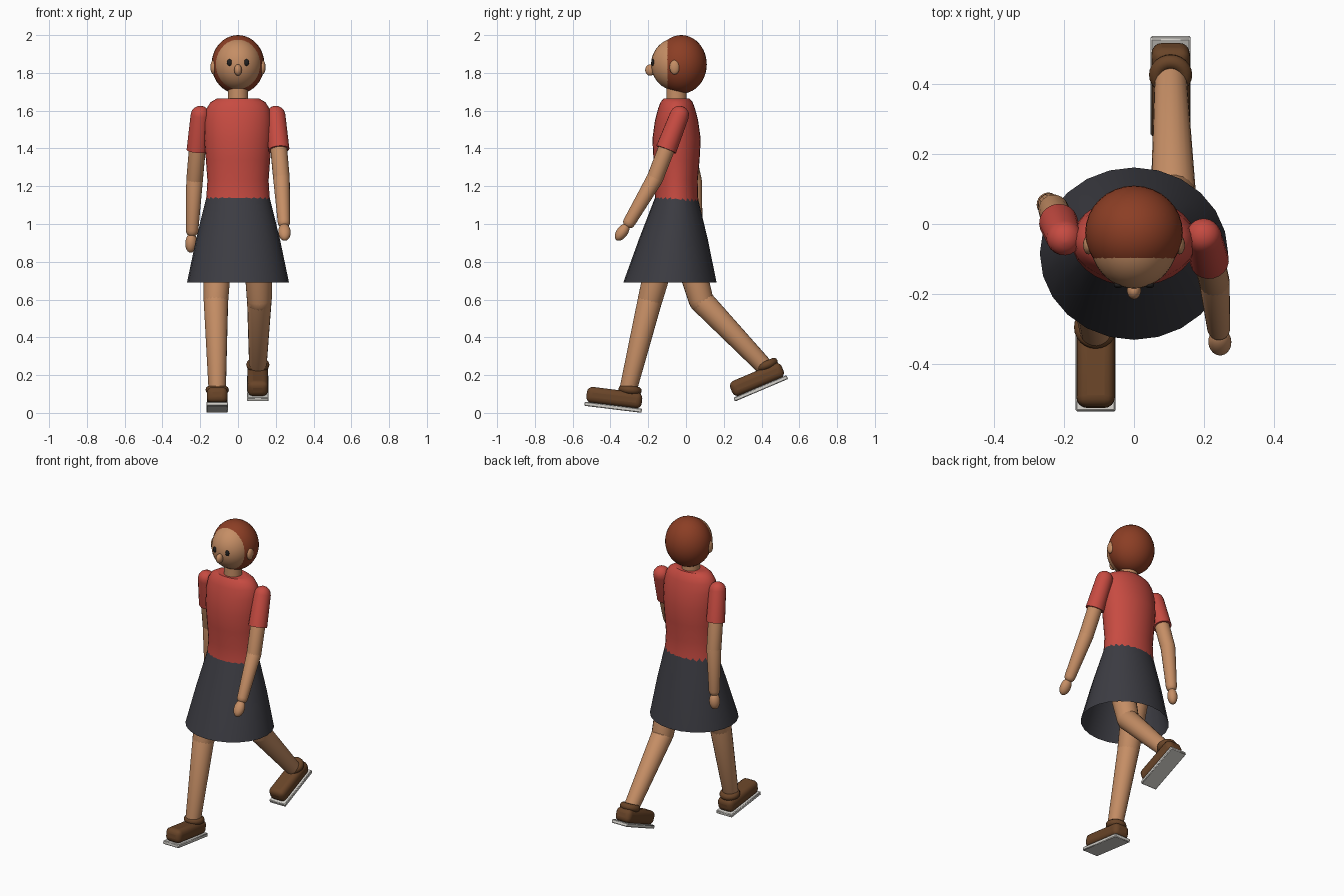
import bpy, bmesh, math
from mathutils import Vector, Matrix

default = bpy.data.objects.get("Cube")
if default:
    bpy.data.objects.remove(default, do_unlink=True)


def material(name, rgb):
    m = bpy.data.materials.new(name)
    m.use_nodes = True
    color = (*rgb, 1)
    m.diffuse_color = color
    m.node_tree.nodes["Principled BSDF"].inputs["Base Color"].default_value = color
    return m


SKIN = material("skin", (0.56, 0.27, 0.13))
RED = material("shirt_red", (0.57, 0.07, 0.053))
CHARCOAL = material("skirt_charcoal", (0.045, 0.045, 0.055))
HAIR = material("hair_auburn", (0.26, 0.048, 0.018))
LEATHER = material("shoe_brown", (0.14, 0.058, 0.021))
SOLE = material("sole_grey", (0.66, 0.64, 0.60))
EYE = material("eye_dark", (0.015, 0.014, 0.014))

parts = []


def finish(name, bm, mat, matrix=Matrix()):
    bmesh.ops.recalc_face_normals(bm, faces=bm.faces)
    mesh = bpy.data.meshes.new(name)
    bm.to_mesh(mesh)
    bm.free()
    obj = bpy.data.objects.new(name, mesh)
    obj.matrix_world = matrix
    mesh.materials.append(mat)
    bpy.context.collection.objects.link(obj)
    parts.append(obj)
    return obj


def loft(name, rings, mat, matrix=Matrix(), sides=28, caps=(True, True)):
    """Join elliptical rings given as (height, x radius, y radius, y centre)."""
    bm = bmesh.new()
    loops = []
    for z, rx, ry, cy in rings:
        angles = [math.tau * i / sides for i in range(sides)]
        loops.append([bm.verts.new((rx * math.cos(a), cy + ry * math.sin(a), z)) for a in angles])
    for low, high in zip(loops, loops[1:]):
        for i in range(sides):
            j = (i + 1) % sides
            bm.faces.new((low[i], low[j], high[j], high[i]))
    for loop, wanted in zip((loops[0], loops[-1]), caps):
        if wanted:
            bm.faces.new(loop)
    return finish(name, bm, mat, matrix)


def ellipsoid(name, center, radii, mat, turn=Matrix()):
    bm = bmesh.new()
    bmesh.ops.create_uvsphere(bm, u_segments=32, v_segments=20, radius=1)
    bmesh.ops.scale(bm, vec=radii, verts=bm.verts)
    return finish(name, bm, mat, Matrix.Translation(center) @ turn)


def aim(start, end):
    return (end - start).to_track_quat("Z", "Y").to_matrix().to_4x4()


def capsule(name, start, end, r0, r1, mat, round_end=True):
    """Tapered limb with a domed start and a domed or flat end."""
    length = (end - start).length
    steps = [math.radians(a) for a in (5, 25, 45, 65, 90)]
    rings = [(-r0 * math.cos(a), r0 * math.sin(a)) for a in steps]
    if round_end:
        rings += [(length + r1 * math.cos(a), r1 * math.sin(a)) for a in reversed(steps)]
    else:
        rings.append((length, r1))
    return loft(name, [(z, r, r, 0) for z, r in rings], mat,
                Matrix.Translation(start) @ aim(start, end), 20)


def block(name, size, center, mat, matrix, bevel, segments):
    bm = bmesh.new()
    bmesh.ops.create_cube(bm, size=1)
    bmesh.ops.scale(bm, vec=size, verts=bm.verts)
    bmesh.ops.translate(bm, vec=center, verts=bm.verts)
    obj = finish(name, bm, mat, matrix)
    mod = obj.modifiers.new("round_edges", "BEVEL")
    mod.width, mod.segments = bevel, segments
    return obj


# Head and face
ellipsoid("head", (0, -0.045, 1.845), (0.127, 0.14, 0.141), SKIN)
ellipsoid("hair", (0, -0.025, 1.845), (0.14, 0.135, 0.155), HAIR)
ellipsoid("nose", (0, -0.19, 1.815), (0.02, 0.026, 0.03), SKIN)
for side, s in (("left", 1), ("right", -1)):
    ellipsoid(side + "_eye", (s * 0.045, -0.175, 1.855), (0.013, 0.009, 0.018), EYE)
    ellipsoid(side + "_ear", (s * 0.13, -0.06, 1.83), (0.016, 0.027, 0.038), SKIN)

# Body and clothes
loft("neck", [(1.6, 0.055, 0.055, -0.05), (1.76, 0.052, 0.052, -0.05)], SKIN)
loft("shirt", [(1.09, 0.174, 0.12, -0.05), (1.15, 0.167, 0.113, -0.05),
               (1.23, 0.162, 0.112, -0.05), (1.34, 0.17, 0.122, -0.05),
               (1.45, 0.179, 0.128, -0.05), (1.55, 0.178, 0.114, -0.05),
               (1.61, 0.167, 0.098, -0.05), (1.645, 0.145, 0.085, -0.05),
               (1.665, 0.11, 0.068, -0.05)], RED)
loft("skirt", [(1.15, 0.165, 0.11, -0.05), (0.92, 0.222, 0.182, -0.067),
               (0.69, 0.27, 0.247, -0.085)], CHARCOAL, sides=24, caps=(True, False))

# Arms: shoulder, elbow, wrist, hand centre
ARMS = {
    "left": ((0.2, -0.035, 1.575), (0.23, -0.165, 1.24), (0.243, -0.3, 1.01), (0.246, -0.338, 0.957)),
    "right": ((-0.2, -0.04, 1.575), (-0.23, 0.04, 1.23), (-0.243, 0.055, 0.965), (-0.248, 0.058, 0.9)),
}
for side, joints in ARMS.items():
    shoulder, elbow, wrist, hand = map(Vector, joints)
    capsule(side + "_sleeve", shoulder, shoulder.lerp(elbow, 0.54), 0.051, 0.056, RED, False)
    capsule(side + "_upper_arm", shoulder, elbow, 0.045, 0.044, SKIN)
    capsule(side + "_forearm", elbow, wrist, 0.044, 0.033, SKIN)
    ellipsoid(side + "_hand", hand, (0.033, 0.03, 0.052), SKIN, aim(wrist, hand))

# Legs: hip, knee, ankle, shoe position, shoe pitch in degrees
LEGS = {
    "left": ((0.1, -0.04, 1.02), (0.113, 0.08, 0.595), (0.105, 0.42, 0.24), (0.105, 0.4, 0.12), 23),
    "right": ((-0.1, -0.08, 1.02), (-0.117, -0.19, 0.6), (-0.11, -0.307, 0.12), (-0.11, -0.387, 0.019), -7),
}
for side, (hip, knee, ankle, foot, pitch) in LEGS.items():
    hip, knee, ankle = Vector(hip), Vector(knee), Vector(ankle)
    capsule(side + "_thigh", hip, knee, 0.085, 0.066, SKIN)
    capsule(side + "_shin", knee, ankle, 0.065, 0.046, SKIN)
    pose = Matrix.Translation(foot) @ Matrix.Rotation(math.radians(pitch), 4, "X")
    block(side + "_sole", (0.114, 0.305, 0.022), (0, 0, 0.011), SOLE, pose, 0.004, 1)
    block(side + "_shoe", (0.11, 0.295, 0.085), (0, 0, 0.062), LEATHER, pose, 0.03, 4)
    bpy.ops.mesh.primitive_torus_add(major_segments=24, minor_segments=10,
                                     major_radius=0.04, minor_radius=0.022)
    collar = bpy.context.object
    collar.name = side + "_shoe_collar"
    collar.matrix_world = pose @ Matrix.Translation((0, 0.078, 0.113))
    collar.data.materials.append(LEATHER)
    parts.append(collar)

# Smooth shading with crisp rims
bpy.ops.object.select_all(action="DESELECT")
for obj in parts:
    obj.select_set(True)
bpy.context.view_layer.objects.active = parts[0]
bpy.ops.object.shade_smooth_by_angle(angle=math.radians(40))
